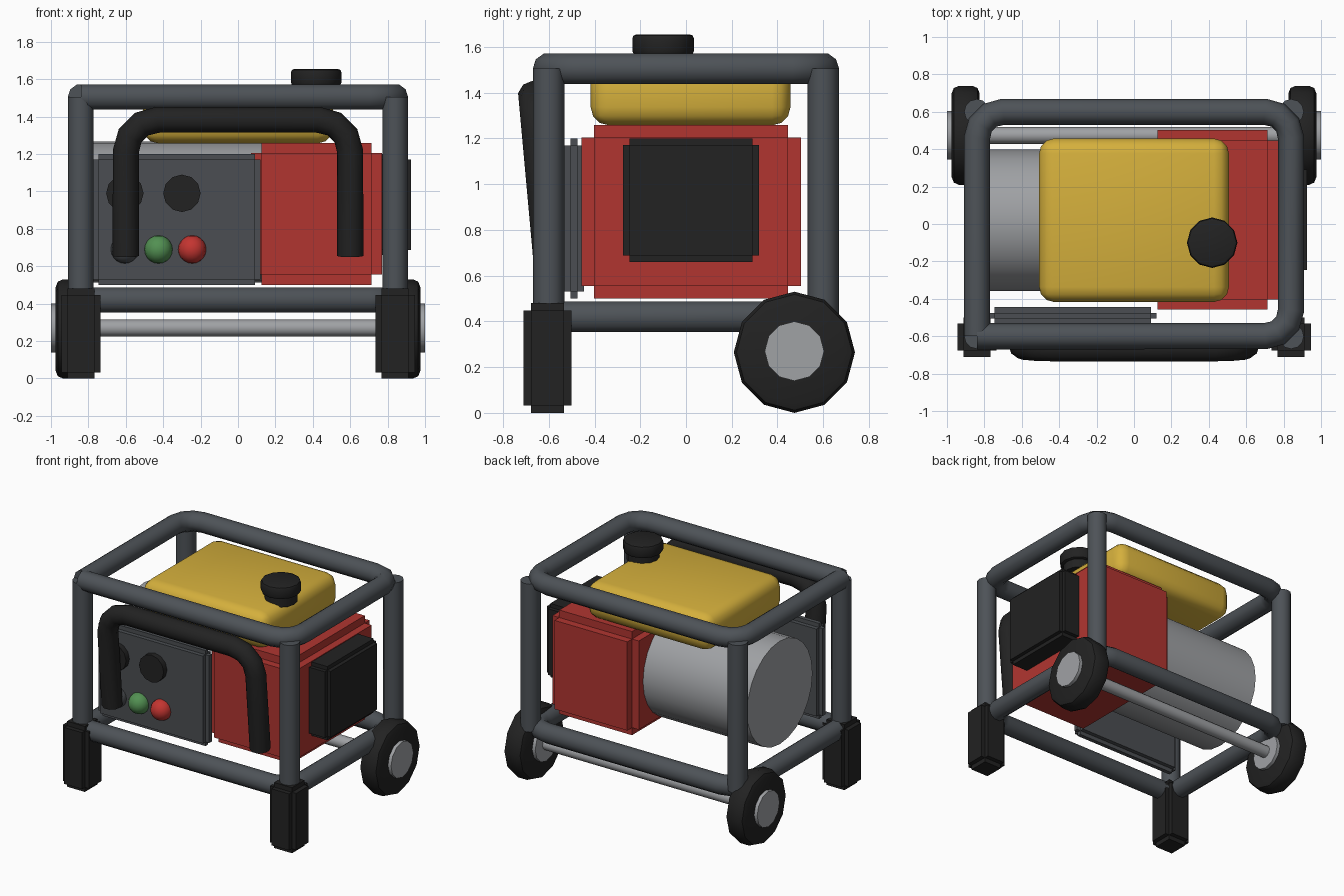
import bpy, bmesh, math
from mathutils import Vector, Matrix

old = bpy.data.objects.get("Cube")
if old:
    bpy.data.objects.remove(old, do_unlink=True)


def material(name, rgb):
    m = bpy.data.materials.new(name)
    m.use_nodes = True
    m.diffuse_color = (*rgb, 1)
    m.node_tree.nodes["Principled BSDF"].inputs["Base Color"].default_value = (*rgb, 1)
    return m


STEEL = material("frame grey", (0.075, 0.085, 0.096))
PANEL = material("panel grey", (0.07, 0.076, 0.084))
BLACK = material("rubber black", (0.016, 0.016, 0.016))
RED = material("engine red", (0.44, 0.036, 0.03))
YELLOW = material("tank yellow", (0.66, 0.43, 0.045))
SILVER = material("metal silver", (0.35, 0.36, 0.375))
GREEN = material("lamp green", (0.085, 0.28, 0.085))
LAMP_RED = material("lamp red", (0.55, 0.035, 0.03))


def finish(name, bm, mat, smooth=None):
    bmesh.ops.recalc_face_normals(bm, faces=bm.faces)
    me = bpy.data.meshes.new(name)
    bm.to_mesh(me)
    bm.free()
    me.materials.append(mat)
    ob = bpy.data.objects.new(name, me)
    bpy.context.collection.objects.link(ob)
    if smooth:
        bpy.ops.object.select_all(action='DESELECT')
        ob.select_set(True)
        bpy.context.view_layer.objects.active = ob
        bpy.ops.object.shade_smooth_by_angle(angle=math.radians(smooth))
    return ob


def stepped_box(name, centre, half, step, mat):
    """Three crossing boxes that give a box with notched edges."""
    bm = bmesh.new()
    for axis in range(3):
        size = [2 * (h if i == axis else h - step) for i, h in enumerate(half)]
        bmesh.ops.create_cube(bm, size=1, matrix=Matrix.Translation(centre) @ Matrix.Diagonal((*size, 1)))
    return finish(name, bm, mat)


def bevelled(bm, width, segments, edges):
    bmesh.ops.bevel(bm, geom=edges, offset=width, segments=segments, profile=0.5, affect='EDGES')


def cylinder(name, centre, radius, depth, axis, mat, sides=12, bevel=0, segments=2, smooth=40):
    bm = bmesh.new()
    bmesh.ops.create_cone(bm, cap_ends=True, segments=sides, radius1=radius, radius2=radius, depth=depth)
    if bevel:
        rims = [e for e in bm.edges if any(len(f.verts) > 4 for f in e.link_faces)]
        bevelled(bm, bevel, segments, rims)
    turn = Vector((0, 0, 1)).rotation_difference(Vector(axis)).to_matrix().to_4x4()
    bm.transform(Matrix.Translation(centre) @ turn)
    return finish(name, bm, mat, smooth)


def round_corner(a, corner, b, radius, steps=3):
    """Points of an arc that replaces a right-angled corner."""
    a, corner, b = Vector(a), Vector(corner), Vector(b)
    u, v = (a - corner).normalized(), (b - corner).normalized()
    mid = corner + (u + v) * radius
    angles = [math.pi / 2 * i / steps for i in range(steps + 1)]
    return [mid - v * radius * math.cos(t) - u * radius * math.sin(t) for t in angles]


def tube(name, points, radius, mat):
    cu = bpy.data.curves.new(name, 'CURVE')
    cu.dimensions = '3D'
    cu.bevel_depth = radius
    cu.bevel_resolution = 3
    cu.use_fill_caps = True
    sp = cu.splines.new('POLY')
    sp.points.add(len(points) - 1)
    for p, co in zip(sp.points, points):
        p.co = (*co, 1)
    cu.materials.append(mat)
    ob = bpy.data.objects.new(name, cu)
    bpy.context.collection.objects.link(ob)
    bpy.ops.object.select_all(action='DESELECT')
    ob.select_set(True)
    bpy.context.view_layer.objects.active = ob
    bpy.ops.object.convert(target='MESH')
    bpy.ops.object.shade_smooth_by_angle(angle=math.radians(50))
    return ob


# Tubular frame: two rail loops joined by four posts
PX, PY, TUBE = 0.84, 0.60, 0.07
LOW, HIGH = 0.42, 1.505
for name, z in (("lower_rail", LOW), ("upper_rail", HIGH)):
    c = [Vector((x, y, z)) for x, y in ((-PX, -PY), (PX, -PY), (PX, PY), (-PX, PY))]
    path = [c[0]]
    for i in (1, 2, 3):
        path += round_corner(c[i - 1], c[i], c[(i + 1) % 4], 0.14)
    tube(name, path + [c[0]], TUBE, STEEL)

for side, sx in (("left", 1), ("right", -1)):
    for end, sy in (("front", -1), ("back", 1)):
        cylinder(f"{end}_{side}_post", (sx * PX, sy * PY, (LOW + HIGH) / 2), 0.068,
                 HIGH - LOW, (0, 0, 1), STEEL)
    # Feet and wheels
    stepped_box(f"front_{side}_foot", (sx * PX, -0.605, 0.24), (0.105, 0.105, 0.24), 0.033, BLACK)
    cylinder(f"{side}_tyre", (sx * 0.9, 0.474, 0.265), 0.265, 0.15, (1, 0, 0), BLACK, 12, 0.04)
    cylinder(f"{side}_hub", (sx * 0.9, 0.474, 0.27), 0.13, 0.2, (1, 0, 0), SILVER)
cylinder("axle", (0, 0.474, 0.27), 0.045, 1.7, (1, 0, 0), SILVER)

# Engine, air filter and alternator
stepped_box("engine_block", (0.42, 0.022, 0.88), (0.35, 0.48, 0.38), 0.055, RED)
stepped_box("air_filter", (0.82, 0.022, 0.93), (0.105, 0.297, 0.27), 0.028, BLACK)
cylinder("alternator", (-0.325, 0.02, 0.89), 0.378, 0.9, (1, 0, 0), SILVER, 24)

# Fuel tank with filler neck and cap
bm = bmesh.new()
bmesh.ops.create_cube(bm, size=1, matrix=Matrix.Translation((0, 0.02, 1.39))
                      @ Matrix.Diagonal((1.015, 0.874, 0.265, 1)))
bevelled(bm, 0.08, 3, bm.edges[:])
finish("fuel_tank", bm, YELLOW, 40)
cylinder("filler_neck", (0.418, -0.1, 1.54), 0.11, 0.08, (0, 0, 1), BLACK)
cylinder("fuel_cap", (0.418, -0.1, 1.61), 0.135, 0.09, (0, 0, 1), BLACK, 12, 0.018)

# Control panel with dials and lamps
stepped_box("control_panel", (-0.328, -0.49, 0.85), (0.448, 0.045, 0.35), 0.03, PANEL)
for i, x in enumerate((-0.605, -0.3)):
    cylinder(f"dial_{i + 1}", (x, -0.545, 0.99), 0.1, 0.06, (0, 1, 0), BLACK)
for name, x, mat in (("socket", -0.605, PANEL), ("green_lamp", -0.425, GREEN), ("red_lamp", -0.245, LAMP_RED)):
    bm = bmesh.new()
    bmesh.ops.create_uvsphere(bm, u_segments=16, v_segments=10, radius=0.075,
                              matrix=Matrix.Translation((x, -0.535, 0.69)))
    finish(name, bm, mat, 60)

# Front handle, leaning forward toward its top
foot_z, top_z = 0.655, 1.383
corners = [Vector((x, 0, z)) for x, z in ((-0.6, foot_z), (-0.6, top_z), (0.6, top_z), (0.6, foot_z))]
path = [corners[0]]
for i in (1, 2):
    path += round_corner(corners[i - 1], corners[i], corners[i + 1], 0.17)
path.append(corners[3])
for p in path:
    p.y = -0.6 - 0.066 * (p.z - foot_z) / (top_z - foot_z)
tube("handle", path, 0.07, BLACK)
